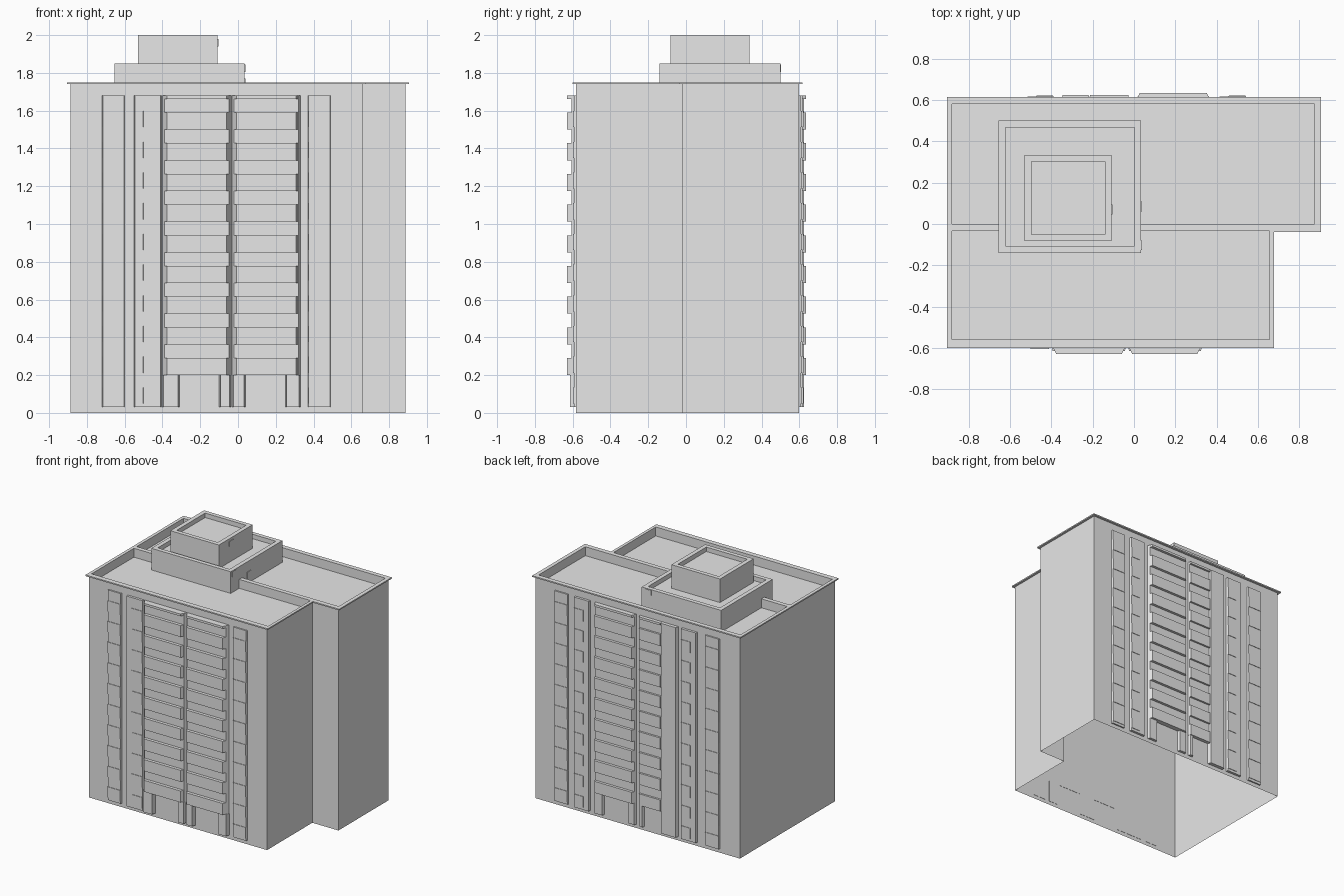
import bpy
import bmesh

if "Cube" in bpy.data.objects:
    bpy.data.objects.remove(bpy.data.objects["Cube"], do_unlink=True)

concrete = bpy.data.materials.new("pale_grey_concrete")
concrete.use_nodes = True
GREY = (0.8, 0.8, 0.8, 1)
concrete.diffuse_color = GREY
concrete.node_tree.nodes["Principled BSDF"].inputs["Base Color"].default_value = GREY

ROOF, COPING, TOP = 1.68, 1.74, 1.75     # heights of roof floor and parapet
FRONT, BACK = -0.582, 0.598              # wall planes
BOTTOM, PITCH, FLOORS = 0.2, 0.1625, 10  # balcony storeys


def prism(bm, outline, z0, z1, bottom=True):
    """Extrude a plan outline upwards."""
    low = [bm.verts.new((x, y, z0)) for x, y in outline]
    high = [bm.verts.new((x, y, z1)) for x, y in outline]
    n = len(outline)
    faces = [bm.faces.new((low[i], low[(i + 1) % n], high[(i + 1) % n], high[i]))
             for i in range(n)]
    faces.append(bm.faces.new(high))
    if bottom:
        faces.append(bm.faces.new(low[::-1]))
    return faces


def rect(x0, x1, y0, y1):
    return [(x0, y0), (x1, y0), (x1, y1), (x0, y1)]


def make(name, prisms, bottom=True):
    """Make one object from a list of (outline, z0, z1)."""
    bm = bmesh.new()
    for outline, z0, z1 in prisms:
        prism(bm, outline, z0, z1, bottom)
    bmesh.ops.recalc_face_normals(bm, faces=bm.faces)
    mesh = bpy.data.meshes.new(name)
    bm.to_mesh(mesh)
    bm.free()
    mesh.materials.append(concrete)
    obj = bpy.data.objects.new(name, mesh)
    bpy.context.collection.objects.link(obj)
    return obj


def cut(obj, cutter):
    mod = obj.modifiers.new("recess", "BOOLEAN")
    mod.operation = "DIFFERENCE"
    mod.solver = "EXACT"
    mod.object = cutter
    cutter.hide_render = True
    cutter.hide_viewport = True
    cutter.display_type = "WIRE"


def footprint(grow=0.0):
    """Stepped plan of the tower, grown outwards for the coping."""
    g = grow
    return [(-0.887 - g, FRONT - g), (0.66 + g, FRONT - g), (0.66 + g, -0.02 - g),
            (0.887 + g, -0.02 - g), (0.887 + g, BACK + g), (-0.887 - g, BACK + g)]


def bay(side, x0, x1, depth, bevel=0.004):
    """Plan of a projection with splayed ends on the front or back wall."""
    wall, out = (FRONT, -1) if side == "front" else (BACK, 1)
    inner, outer = wall - out * 0.002, wall + out * depth
    return [(x0, inner), (x1, inner), (x1 - bevel, outer), (x0 + bevel, outer)]


def storeys(height, start=BOTTOM):
    return [(start + i * PITCH, min(start + i * PITCH + height, ROOF))
            for i in range(FLOORS)]


# Tower walls, open underneath, with parapet and coping around two roof wells
make("tower_walls", [(footprint(), 0, ROOF)], bottom=False)
roof_wells = make("roof_well_cutter", [
    (rect(-0.88, 0.655, -0.56, -0.035), ROOF - 0.02, TOP + 0.1),
    (rect(-0.88, 0.875, 0.0, 0.58), ROOF - 0.02, TOP + 0.1)])
parapet = make("parapet", [(footprint(), ROOF, COPING)])
coping = make("coping", [(footprint(0.018), COPING, TOP)])
for part in (parapet, coping):
    cut(part, roof_wells)


# Two stacked rooftop rooms with sunken roofs
def roof_room(name, x0, x1, y0, y1, z0, z1, rim, sink):
    room = make(name, [(rect(x0, x1, y0, y1), z0, z1)])
    well = make(name + "_cutter", [
        (rect(x0 + rim, x1 - rim, y0 + rim, y1 - rim), z1 - sink, z1 + 0.1)])
    cut(room, well)


roof_room("lower_roof_room", -0.655, 0.035, -0.14, 0.5, ROOF, 1.85, 0.033, 0.035)
roof_room("upper_roof_room", -0.53, -0.108, -0.083, 0.335, 1.8, 2.0, 0.033, 0.035)

# Thin window and door plates on the rooftop rooms
make("roof_room_windows", [
    (rect(-0.109, -0.104, 0.045, 0.095), 1.94, 1.98),
    (rect(0.034, 0.039, -0.125, -0.08), 1.805, 1.845),
    (rect(0.034, 0.039, 0.06, 0.11), ROOF, 1.77),
    (rect(-0.05, 0.0, 0.499, 0.504), 1.805, 1.845)])


# Window strips: a shallow shaft with a slightly prouder panel at each storey
def window_strip(name, side, x0, x1, depth, panel_from=0.0):
    make(name + "_shaft", [(bay(side, x0, x1, depth), 0.03, ROOF)])
    make(name + "_panels", [
        (bay(side, x0 + panel_from, x1 - 0.002, depth + 0.004), a, b)
        for a, b in storeys(0.085, 0.05)])


window_strip("front_right_outer_strip", "front", -0.72, -0.6, 0.011)
window_strip("front_right_inner_strip", "front", -0.55, -0.405, 0.019, 0.045)
window_strip("front_left_strip", "front", 0.37, 0.49, 0.011)
window_strip("back_left_outer_strip", "back", 0.6, 0.72, 0.011)
window_strip("back_left_inner_strip", "back", 0.41, 0.545, 0.019, 0.045)
window_strip("back_right_inner_strip", "back", -0.52, -0.385, 0.019, 0.045)
window_strip("back_right_outer_strip", "back", -0.715, -0.59, 0.011)


# Balcony stacks: a glazed backing with a parapet band at each storey
def balconies(name, side, x0, x1, back_depth, depth, bevel):
    make(name + "_backing", [
        (bay(side, x0, x1, back_depth, bevel * back_depth / depth), BOTTOM, ROOF)])
    make(name + "_bands", [
        (bay(side, x0, x1, depth, bevel), a, b) for a, b in storeys(0.09)])


balconies("front_right_balconies", "front", -0.402, -0.034, 0.024, 0.048, 0.026)
balconies("front_left_balconies", "front", -0.034, 0.332, 0.024, 0.048, 0.026)
balconies("back_left_balconies", "back", 0.01, 0.37, 0.016, 0.037, 0.018)
balconies("back_right_balconies", "back", -0.22, -0.02, 0.012, 0.027, 0.008)
make("back_stair_panel", [(bay("back", -0.355, -0.21, 0.027, 0.01), 0.03, ROOF)])

# Piers flanking the ground floor entrances
make("front_piers", [(bay("front", a, b, 0.032, 0.008), 0.03, BOTTOM)
                     for a, b in ((-0.402, -0.31), (-0.1, -0.036),
                                  (-0.032, 0.04), (0.25, 0.332))])
make("back_piers", [(bay("back", a, b, 0.02, 0.008), 0.03, BOTTOM)
                    for a, b in ((0.29, 0.37), (0.01, 0.08), (-0.06, -0.02))])
